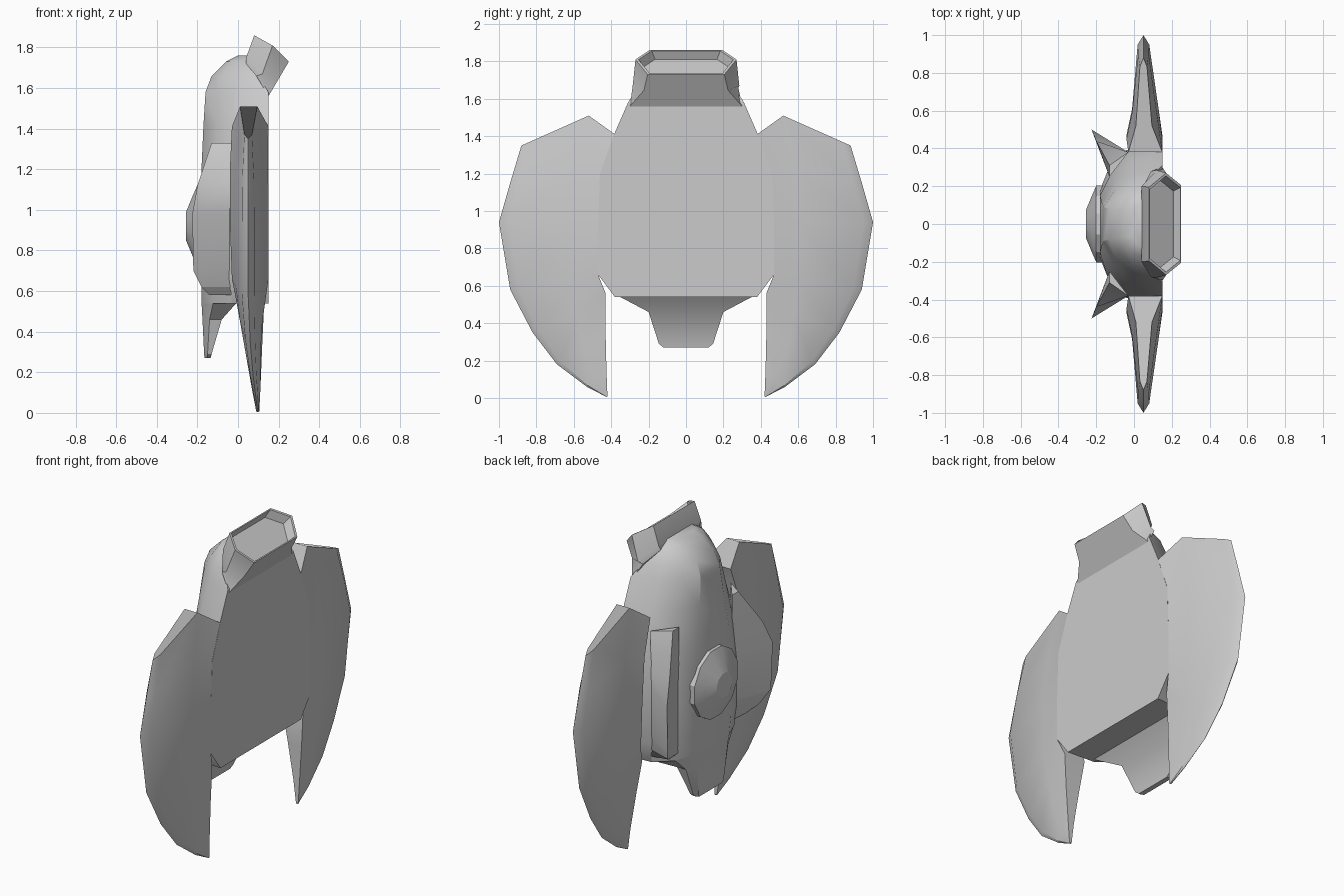
import bpy, bmesh, math
from mathutils import Vector

cube = bpy.data.objects.get("Cube")
if cube:
    bpy.data.objects.remove(cube)

grey = bpy.data.materials.new("plain_grey")
grey.use_nodes = True
grey.diffuse_color = (0.6, 0.6, 0.6, 1)
grey.node_tree.nodes["Principled BSDF"].inputs["Base Color"].default_value = (0.6, 0.6, 0.6, 1)


def loft(name, rings, smooth=30):
    """Skin a list of equal-length closed rings and cap both ends."""
    bm = bmesh.new()
    rows = [[bm.verts.new(p) for p in ring] for ring in rings]
    n = len(rows[0])
    for r, s in zip(rows, rows[1:]):
        for i in range(n):
            bm.faces.new((r[i], r[(i + 1) % n], s[(i + 1) % n], s[i]))
    bm.faces.new(rows[0][::-1])
    bm.faces.new(rows[-1])
    bmesh.ops.recalc_face_normals(bm, faces=bm.faces)
    mesh = bpy.data.meshes.new(name)
    bm.to_mesh(mesh)
    bm.free()
    mesh.materials.append(grey)
    obj = bpy.data.objects.new(name, mesh)
    bpy.context.collection.objects.link(obj)
    bpy.ops.object.select_all(action='DESELECT')
    obj.select_set(True)
    bpy.context.view_layer.objects.active = obj
    bpy.ops.object.shade_smooth_by_angle(angle=math.radians(smooth))
    return obj


def both_sides(name, rings):
    """Build a part on each side of the centre plane."""
    loft("rear_" + name, rings)
    loft("front_" + name, [[(x, -y, z) for x, y, z in r] for r in rings])


def mirrored_ring(half, z):
    """Close a half section given as (x, y) pairs."""
    return [(x, y, z) for x, y in half] + [(x, -y, z) for x, y in half[::-1]]


# Main body: ridge, shoulder, side and flat plate edge at each height
body = [
    (0.54, (-0.18, 0.15), (-0.12, 0.29), (-0.03, 0.37), (0.15, 0.38)),
    (0.66, (-0.18, 0.17), (-0.14, 0.28), (-0.04, 0.39), (0.15, 0.47)),
    (0.94, (-0.18, 0.18), (-0.14, 0.28), (-0.04, 0.39), (0.15, 0.47)),
    (1.20, (-0.18, 0.15), (-0.12, 0.27), (-0.04, 0.38), (0.15, 0.46)),
    (1.42, (-0.17, 0.11), (-0.10, 0.23), (-0.01, 0.33), (0.15, 0.38)),
    (1.58, (-0.16, 0.09), (-0.10, 0.18), (0.00, 0.26), (0.15, 0.31)),
    (1.66, (-0.13, 0.08), (-0.08, 0.15), (0.00, 0.22), (0.10, 0.26)),
    (1.73, (-0.06, 0.07), (-0.04, 0.12), (0.00, 0.16), (0.06, 0.18)),
    (1.76, (0.00, 0.06), (0.01, 0.09), (0.02, 0.11), (0.05, 0.12)),
]
loft("main_body", [mirrored_ring(half, z) for z, *half in body])

# Tapered tail below the ridge
tail = [
    (0.27, (-0.165, 0.11), (-0.15, 0.12), (-0.135, 0.12)),
    (0.29, (-0.167, 0.12), (-0.15, 0.145), (-0.13, 0.145)),
    (0.46, (-0.175, 0.14), (-0.14, 0.20), (-0.08, 0.20)),
    (0.55, (-0.18, 0.15), (-0.12, 0.29), (0.00, 0.37)),
]
loft("tail", [mirrored_ring(half, z) for z, *half in tail])

# Wings: inner (y, z), middle (y, z), outer (y, z), inner x range, middle x range, edge x
wing = [
    ((0.38, 1.41), (0.52, 1.51), (0.88, 1.35), (-0.03, 0.15), (0.01, 0.095), 0.05),
    ((0.45, 1.20), (0.59, 1.22), (0.94, 1.15), (-0.04, 0.15), (-0.01, 0.12), 0.05),
    ((0.47, 0.94), (0.61, 0.94), (1.00, 0.94), (-0.04, 0.15), (-0.01, 0.13), 0.05),
    ((0.47, 0.66), (0.60, 0.62), (0.94, 0.58), (-0.03, 0.15), (-0.01, 0.13), 0.05),
    ((0.43, 0.56), (0.58, 0.45), (0.82, 0.35), (-0.01, 0.13), (0.01, 0.12), 0.06),
    ((0.43, 0.35), (0.55, 0.28), (0.69, 0.18), (0.03, 0.12), (0.04, 0.11), 0.075),
    ((0.425, 0.14), (0.48, 0.11), (0.53, 0.06), (0.07, 0.11), (0.07, 0.11), 0.09),
    ((0.42, 0.01), (0.422, 0.007), (0.424, 0.005), (0.09, 0.105), (0.09, 0.105), 0.098),
]


def wing_ring(inner, mid, outer, xi, xm, edge):
    near = Vector(mid).lerp(Vector(outer), 0.87)
    t = (xm[1] - xm[0]) * 0.22
    return [(xi[1], *inner), (xm[1], *mid), (edge + t, *near), (edge, *outer),
            (edge - t, *near), (xm[0], *mid), (xi[0], *inner)]


both_sides("wing", [wing_ring(*row) for row in wing])

# Slanted side fins: only the sharp tip changes with height
fin_tip = [(-0.13, 0.31, 1.33), (-0.20, 0.44, 1.12), (-0.225, 0.50, 0.98),
           (-0.22, 0.49, 0.70), (-0.18, 0.43, 0.62), (-0.14, 0.36, 0.58)]
both_sides("fin", [[(-0.03, 0.38, z), (x, y, z), (-0.13, 0.25, z)] for x, y, z in fin_tip])


# Shallow domed disc on the ridge
def disc_ring(x, radius):
    return [(x, radius * math.cos(a), 0.92 + radius * math.sin(a))
            for a in (math.tau * (i + 0.5) / 12 for i in range(12))]


loft("ridge_disc", [disc_ring(-0.16, 0.21), disc_ring(-0.20, 0.21),
                    disc_ring(-0.225, 0.15), disc_ring(-0.255, 0.075)], 20)


# Tilted six-sided collar with a recessed opening
def collar_ring(top, mid, low):
    half = [top, mid, low]
    return [(x, y, z) for x, y, z in half] + [(x, -y, z) for x, y, z in half[::-1]]


rim = collar_ring((0.08, 0.195, 1.86), (0.17, 0.27, 1.81), (0.25, 0.205, 1.73))
base = collar_ring((0.04, 0.18, 1.72), (0.09, 0.28, 1.66), (0.15, 0.30, 1.56))
neck = collar_ring((0.04, 0.20, 1.75), (0.12, 0.285, 1.67), (0.20, 0.225, 1.645))
centre = sum((Vector(p) for p in rim), Vector()) / len(rim)
lip = [centre.lerp(Vector(p), 0.94) for p in rim]
floor = [centre.lerp(Vector(p), 0.85) - Vector((0.59, 0, 0.8)) * 0.05 for p in rim]
loft("collar", [base, neck, rim, lip, floor])
